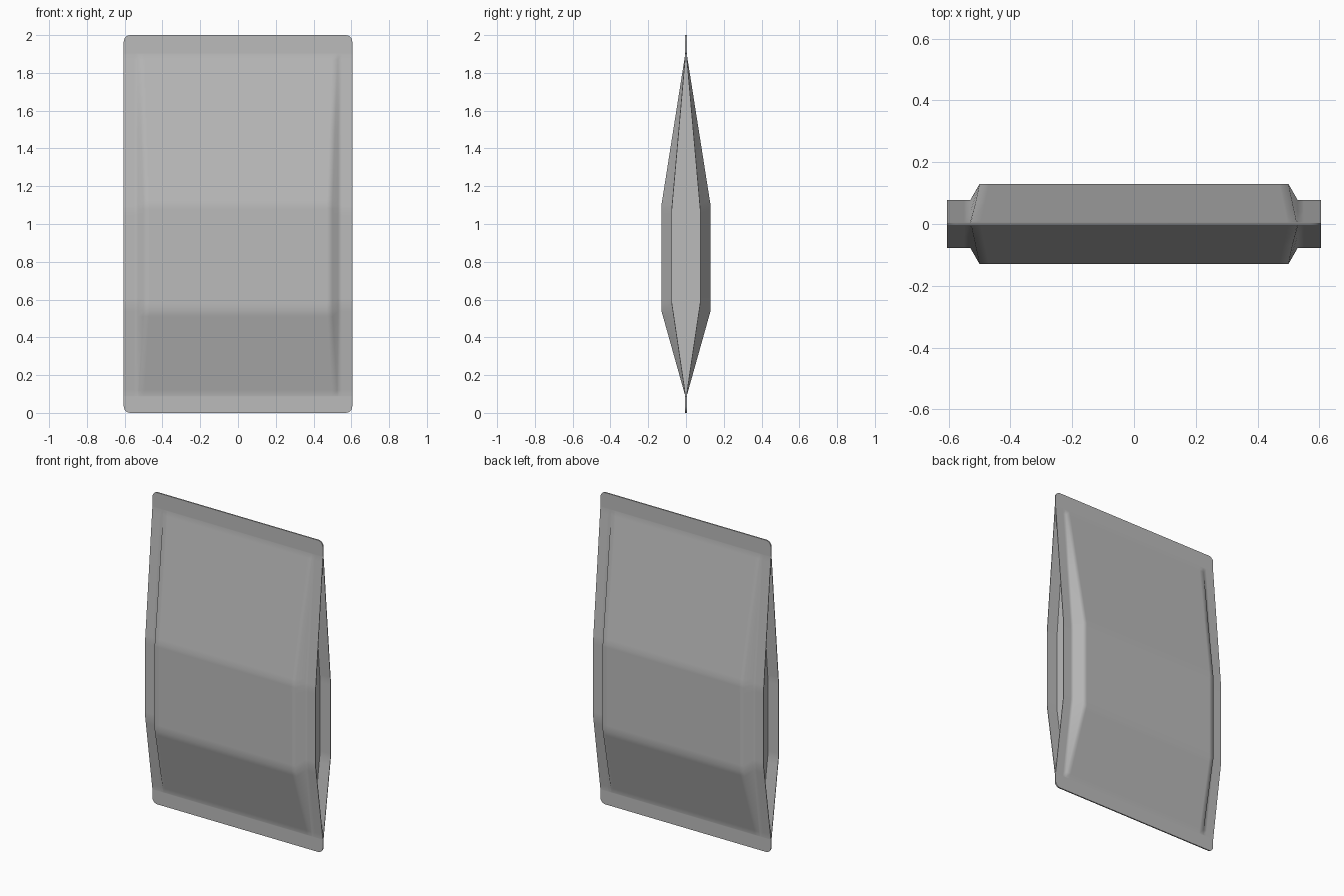
import bpy, bmesh, math

cube = bpy.data.objects.get("Cube")
if cube:
    bpy.data.objects.remove(cube, do_unlink=True)

grey = bpy.data.materials.new("soft grey")
grey.use_nodes = True
colour = (0.5, 0.5, 0.5, 1)
grey.diffuse_color = colour
grey.node_tree.nodes["Principled BSDF"].inputs["Base Color"].default_value = colour

HALF, BOTTOM, TOP = 0.605, 0.09, 1.9   # half width and inner edges of the seals
SEAL, RADIUS = 0.004, 0.035


def depth(z, low, high, most):
    """Half thickness at height z: tapered, straight, tapered."""
    if z <= BOTTOM or z >= TOP:
        return SEAL
    t = min((z - BOTTOM) / (low - BOTTOM), (TOP - z) / (TOP - high), 1)
    return SEAL + (most - SEAL) * t


def section(z, sealed):
    """Closed outline of the pouch at height z."""
    panel = depth(z, 0.54, 1.1, 0.13)
    fin = depth(z, 0.58, 1.08, 0.077)
    end = min(z, 2 - z)
    w = HALF
    if end < RADIUS:
        w -= RADIUS - math.sqrt(RADIUS ** 2 - (RADIUS - end) ** 2)
    edge = 0.527 - 0.027 * (panel - SEAL) / 0.126
    wall = 0.003 if sealed else max(fin - 0.004, 0.002)
    floor = w if sealed else 0.53
    # quarter outline: panel, step, side fin, then the folded-in gusset
    quarter = [(edge - 0.03, panel), (edge, panel), (0.53, fin), (0.55, fin),
               (w, fin), (w, wall), (floor, wall), (floor, wall * 0.6)]
    front_right = [(x, -y) for x, y in quarter]
    back_right = quarter[::-1]
    back_left = [(-x, y) for x, y in quarter]
    front_left = [(-x, -y) for x, y in quarter[::-1]]
    return [(x, y, z) for x, y in front_right + back_right + back_left + front_left]


# Pouch: outlines lofted from the bottom seal to the top seal
corner = [RADIUS * (1 - math.cos(math.radians(a))) for a in range(0, 91, 15)]
body = [BOTTOM, 0.12, 0.51, 0.54, 0.58, 0.61, 1.05, 1.08, 1.1, 1.13, 1.5, 1.87, TOP]
levels = [(z, True) for z in corner + [BOTTOM - 0.004]]
levels += [(z, False) for z in body]
levels += [(z, True) for z in [TOP + 0.004] + [2 - c for c in reversed(corner)]]

bm = bmesh.new()
rings = [[bm.verts.new(p) for p in section(z, s)] for z, s in levels]
for a, b in zip(rings, rings[1:]):
    for i in range(len(a)):
        j = (i + 1) % len(a)
        bm.faces.new((a[i], a[j], b[j], b[i]))
bm.faces.new(rings[0][::-1])
bm.faces.new(rings[-1])
bmesh.ops.remove_doubles(bm, verts=bm.verts, dist=0.0002)
bmesh.ops.recalc_face_normals(bm, faces=bm.faces)

mesh = bpy.data.meshes.new("pouch")
bm.to_mesh(mesh)
bm.free()
mesh.materials.append(grey)
pouch = bpy.data.objects.new("pouch", mesh)
bpy.context.collection.objects.link(pouch)
bpy.context.view_layer.objects.active = pouch
pouch.select_set(True)
bpy.ops.object.shade_smooth_by_angle(angle=math.radians(65))
